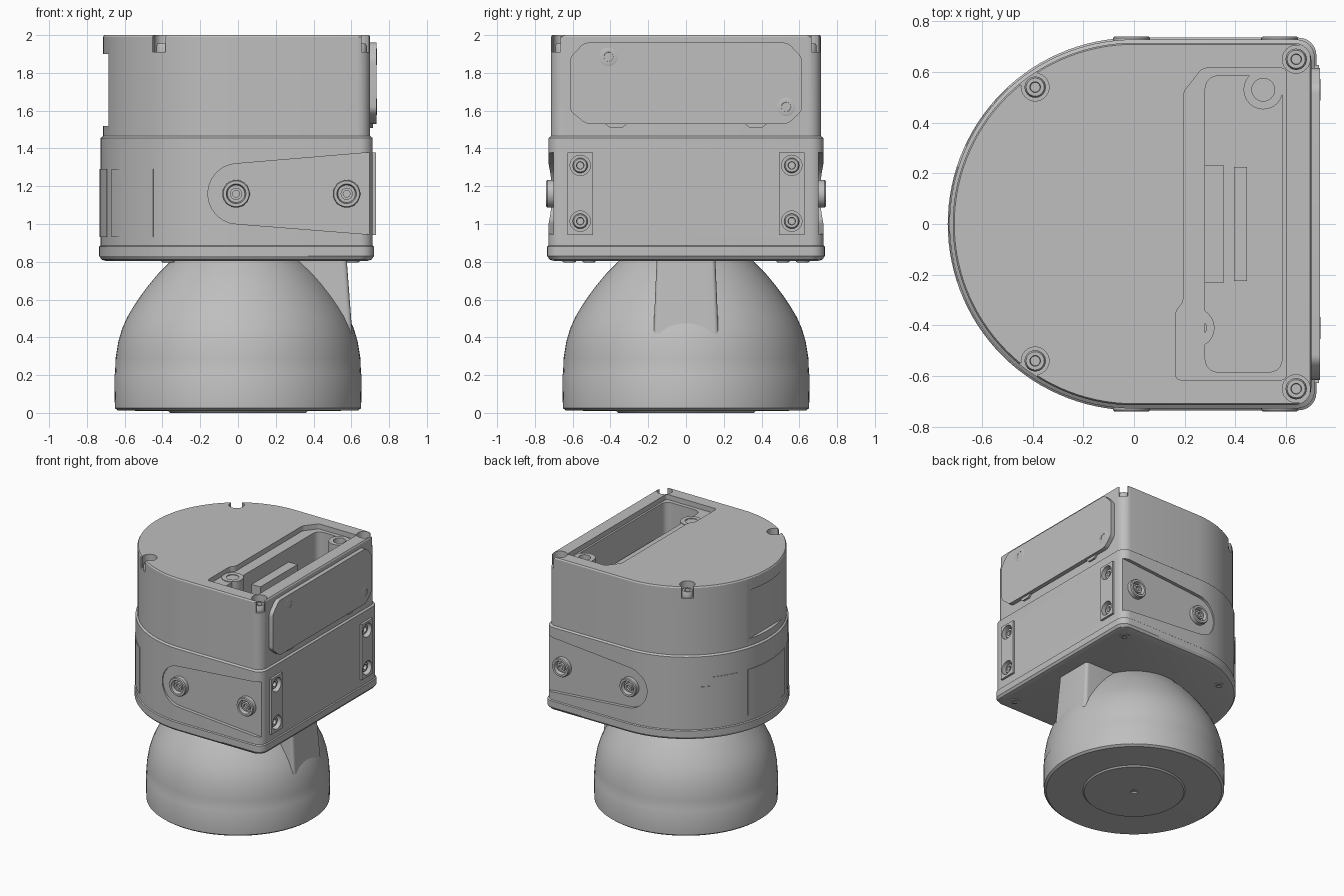
import bpy, bmesh
from math import cos, sin, pi, radians
from mathutils import Vector

old = bpy.data.objects.get("Cube")
if old:
    bpy.data.objects.remove(old)

GREY = (0.52, 0.52, 0.52, 1)
grey = bpy.data.materials.new("light_grey_metal")
grey.use_nodes = True
grey.diffuse_color = GREY
grey.node_tree.nodes["Principled BSDF"].inputs["Base Color"].default_value = GREY
parts = []


def loft(name, rings, keep=True):
    """Skin a list of equal-length closed rings and cap both ends."""
    bm = bmesh.new()
    loops = [[bm.verts.new(p) for p in ring] for ring in rings]
    n = len(loops[0])
    for a, b in zip(loops, loops[1:]):
        for i in range(n):
            bm.faces.new((a[i], a[(i + 1) % n], b[(i + 1) % n], b[i]))
    bm.faces.new(loops[0][::-1])
    bm.faces.new(loops[-1])
    bmesh.ops.recalc_face_normals(bm, faces=bm.faces)
    mesh = bpy.data.meshes.new(name)
    bm.to_mesh(mesh)
    bm.free()
    mesh.materials.append(grey)
    obj = bpy.data.objects.new(name, mesh)
    bpy.context.collection.objects.link(obj)
    if keep:
        parts.append(obj)
    return obj


def prism(name, pts, lo, hi, place, keep=True):
    return loft(name, [[place(u, v, w) for u, v in pts] for w in (lo, hi)], keep)


def lathe(name, profile, loc, axis=(0, 0, 1), seg=24, keep=True):
    """Turn (radius, height) pairs around an axis."""
    turn = Vector((0, 0, 1)).rotation_difference(Vector(axis))
    rings = [[Vector(loc) + turn @ Vector((r * cos(2 * pi * i / seg), r * sin(2 * pi * i / seg), h))
              for i in range(seg)] for r, h in profile]
    return loft(name, rings, keep)


def rect(x0, x1, y0, y1):
    return [(x0, y0), (x1, y0), (x1, y1), (x0, y1)]


def rounded(pts, r, steps=5):
    """Round every corner of a polygon."""
    out = []
    for i, p in enumerate(pts):
        p, a, b = Vector(p), Vector(pts[i - 1]), Vector(pts[(i + 1) % len(pts)])
        s, e = p + (a - p).normalized() * r, p + (b - p).normalized() * r
        for k in range(steps + 1):
            t = k / steps
            out.append(tuple(s * (1 - t) ** 2 + p * 2 * t * (1 - t) + e * t * t))
    return out


def cut(obj, cutters):
    for c in cutters:
        mod = obj.modifiers.new("cut", "BOOLEAN")
        mod.operation, mod.solver, mod.object = "DIFFERENCE", "EXACT", c
    graph = bpy.context.evaluated_depsgraph_get()
    mesh = bpy.data.meshes.new_from_object(obj.evaluated_get(graph))
    obj.modifiers.clear()
    obj.data = mesh
    for c in cutters:
        bpy.data.objects.remove(c)


def on_top(u, v, w):
    return (u, v, w)


def on_flat(u, v, w):
    return (w, u, v)


def screw(name, loc, axis, r, h):
    lathe(name, [(r, -0.01), (r, h * 0.7), (r * 0.85, h), (r * 0.5, h), (r * 0.45, h * 0.3)], loc, axis)


# Housing: half-round, half-square footprint, with seams in its profile
def footprint(d, z):
    r, x, c = 0.735 + d, 0.72 + d, 0.07
    pts = [(r * cos(radians(a)), r * sin(radians(a)), z) for a in range(90, 271, 3)]
    for sx, a0 in ((-1, 270), (1, 0)):
        for a in range(a0, a0 + 91, 15):
            pts.append((x - c + c * cos(radians(a)), sx * (r - c) + c * sin(radians(a)), z))
    return pts


housing = loft("housing", [footprint(d, z) for d, z in (
    (-0.04, 0.803), (-0.012, 0.812), (0, 0.83), (0, 0.88), (-0.007, 0.886), (-0.007, 1.455),
    (-0.02, 1.465), (-0.02, 1.99), (-0.026, 2.0))])

corners = [(x, s * y) for x, y in ((0.64, 0.65), (-0.39, 0.54)) for s in (-1, 1)]
cutters = []

# Corner notches, open to the outside
for x, y in corners:
    for k, r in ((1.0, 0.055), (1.09, 0.045)):
        cutters.append(lathe("notch_cutter", [(r, 0), (r, 0.2)], (x * k, y * k, 1.91), keep=False))

# Connector bay: shallow rim and deep well
rim = [(0.165, -0.615), (0.6, -0.615), (0.6, 0.615), (0.27, 0.615), (0.195, 0.52), (0.195, -0.31), (0.165, -0.34)]
cutters.append(prism("rim_cutter", rounded(rim, 0.02), 1.96, 2.1, on_top, False))
cutters.append(prism("well_cutter", rounded(rect(0.28, 0.585, -0.585, 0.585), 0.06), 1.7, 2.05, on_top, False))

# Flat label recess on the round side
cutters.append(prism("label_cutter", rect(-0.4, 0.4, 1.52, 1.9), -0.9, -0.685, on_flat, False))

# Tapered side pockets
pocket = [(0.16 * cos(radians(a)), 1.16 + 0.16 * sin(radians(a))) for a in range(90, 271, 15)]
pocket += [(0.8, 0.937), (0.8, 1.387)]
for s in (-1, 1):
    cutters.append(prism("pocket_cutter", pocket, 0.702, 0.9, lambda u, v, w, s=s: (u, s * w, v), False))

# Bolt holes behind the mounting pads
holes = [(s * 0.56, z) for s in (-1, 1) for z in (1.015, 1.31)]
for y, z in holes:
    cutters.append(lathe("hole_cutter", [(0.054, 0), (0.054, 0.2)], (0.68, y, z), (1, 0, 0), keep=False))
cut(housing, cutters)

for x, y in corners:
    screw("top_screw", (x, y, 1.91), (0, 0, 1), 0.042, 0.045)
    screw("underside_screw", (x * 0.95, y * 0.95, 0.805), (0, 0, -1), 0.035, 0.008)

# Connector bay fittings
for x, y in ((0.51, 0.53), (0.24, -0.41)):
    lathe("bay_boss", [(0.078, 1.69), (0.078, 1.965), (0.045, 1.965), (0.045, 1.92)], (x, y, 0))
prism("bay_ledge", rect(0.275, 0.355, -0.23, 0.23), 1.69, 1.85, on_top)
prism("bay_connector", rect(0.395, 0.445, -0.225, 0.225), 1.69, 1.83, on_top)

# Access cover on the flat side
cover = [(-0.53, 1.53), (0.54, 1.53), (0.615, 1.6), (0.615, 1.88), (0.54, 1.96), (-0.54, 1.96),
         (-0.615, 1.88), (-0.615, 1.6)]
prism("access_cover", rounded(cover, 0.025), 0.69, 0.733, on_flat)
for y in (-0.37, 0.37):
    prism("cover_tab", [(y - 0.07, 1.54), (y - 0.03, 1.507), (y + 0.03, 1.507), (y + 0.07, 1.54)],
          0.69, 0.715, on_flat)
for y, z in ((-0.41, 1.885), (0.53, 1.62)):
    screw("cover_screw", (0.727, y, z), (1, 0, 0), 0.05, 0.008)

# Mounting pads with recessed bolts
for s in (-1, 1):
    pad = prism("mounting_pad", rect(s * 0.56 - 0.067, s * 0.56 + 0.067, 0.943, 1.378), 0.69, 0.73, on_flat)
    cut(pad, [lathe("hole_cutter", [(0.054, 0), (0.054, 0.2)], (0.65, y, z), (1, 0, 0), keep=False)
              for y, z in holes if y * s > 0])
for y, z in holes:
    screw("pad_bolt", (0.68, y, z), (1, 0, 0), 0.04, 0.03)

# Side bosses with sunken bolts
for s in (-1, 1):
    for x in (-0.01, 0.575):
        loc = (x, s * 0.69, 1.16)
        lathe("side_boss", [(0.073, 0), (0.073, 0.043), (0.068, 0.05), (0.052, 0.05), (0.046, 0.02)],
              loc, (0, s, 0), 32)
        lathe("side_bolt", [(0.032, 0), (0.032, 0.042), (0.018, 0.042), (0.018, 0.025)], loc, (0, s, 0), 16)


# Curved plates around the round side
def curved_plate(name, a0, a1, z0, z1):
    rings = []
    for i in range(9):
        a = radians(a0 + (a1 - a0) * i / 8)
        rings.append([(r * cos(a), r * sin(a), z) for r, z in rect(0.722, 0.732, z0, z1)])
    loft(name, rings)


curved_plate("rear_label_plate", 162, 198, 0.93, 1.29)
curved_plate("front_label_plate", 204, 232, 0.93, 1.29)
curved_plate("back_port_cover", 140, 155, 0.93, 1.29)
curved_plate("back_port_tab", 133, 139, 1.06, 1.22)

# Domed foot with a slightly raised sole
lathe("domed_foot", [(0.02, 0.01), (0.025, 0.0), (0.36, 0.0), (0.37, 0.01), (0.635, 0.012), (0.652, 0.025),
                     (0.655, 0.2), (0.651, 0.21), (0.648, 0.29), (0.633, 0.38), (0.612, 0.45), (0.585, 0.51),
                     (0.552, 0.565), (0.515, 0.62), (0.47, 0.68), (0.42, 0.74), (0.37, 0.79), (0.32, 0.84)],
      (0, 0, 0), seg=96)

# Cable shroud bridging the foot and the housing
loft("cable_shroud", [[(x, y, z) for x, y in rounded(rect(0.2, xe, -w, w), 0.025)]
                      for xe, w, z in ((0.605, 0.172, 0.42), (0.575, 0.155, 0.82))])

# Smooth curved surfaces, keep edges crisp
bpy.ops.object.select_all(action="DESELECT")
for p in parts:
    p.select_set(True)
bpy.context.view_layer.objects.active = housing
bpy.ops.object.shade_smooth_by_angle(angle=radians(25))
